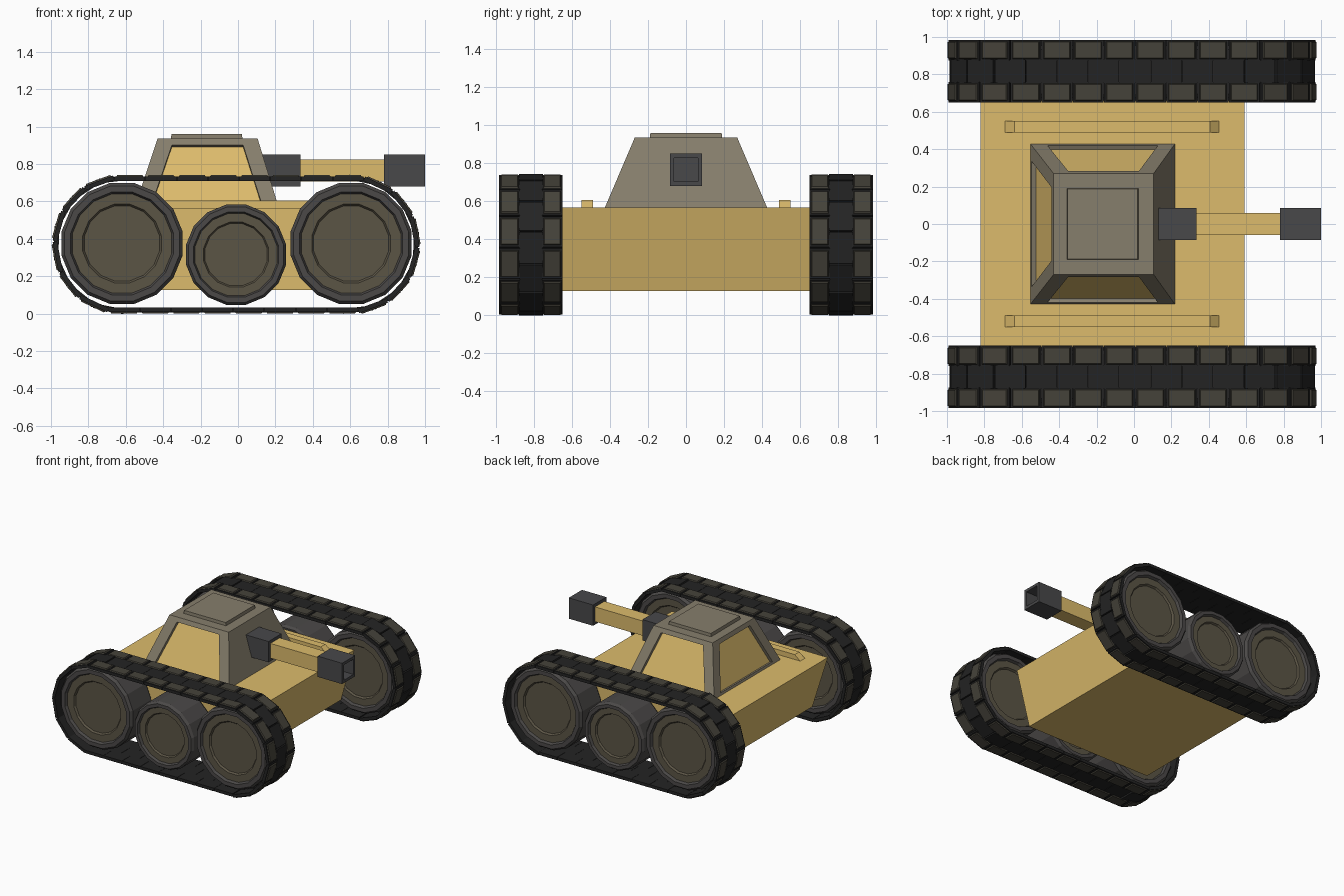
import bpy, bmesh, math
from mathutils import Vector, Matrix

if "Cube" in bpy.data.objects:
    bpy.data.objects.remove(bpy.data.objects["Cube"])


def material(name, rgb):
    m = bpy.data.materials.new(name)
    m.diffuse_color = (*rgb, 1)
    m.use_nodes = True
    m.node_tree.nodes["Principled BSDF"].inputs["Base Color"].default_value = m.diffuse_color
    return m


TAN = material("sand_paint", (0.72, 0.50, 0.15))
GREY = material("armour_grey", (0.24, 0.21, 0.15))
DARK = material("gunmetal", (0.065, 0.065, 0.068))
BLACK = material("track_black", (0.017, 0.017, 0.017))
PAD = material("track_pad", (0.06, 0.055, 0.042))
OLIVE = material("wheel_olive", (0.105, 0.09, 0.06))
TYRE = material("tyre_grey", (0.07, 0.066, 0.064))


def finish(name, bm, mats, mirror=False):
    bmesh.ops.recalc_face_normals(bm, faces=bm.faces)
    me = bpy.data.meshes.new(name)
    bm.to_mesh(me)
    bm.free()
    for m in mats:
        me.materials.append(m)
    ob = bpy.data.objects.new(name, me)
    bpy.context.collection.objects.link(ob)
    if mirror:
        mod = ob.modifiers.new("mirror", 'MIRROR')
        mod.use_axis = (False, True, False)
        mod.use_mirror_merge = False
    return ob


def loft(bm, rings, mat=0, cap=True):
    """Skin a list of equal-length point loops; returns the faces of the end cap."""
    vs = [[bm.verts.new(p) for p in ring] for ring in rings]
    n = len(vs[0])
    for a, b in zip(vs, vs[1:]):
        for i in range(n):
            j = (i + 1) % n
            bm.faces.new((a[i], a[j], b[j], b[i])).material_index = mat
    if cap:
        for ring in (vs[0], vs[-1]):
            bm.faces.new(ring).material_index = mat


def rect(x0, x1, y0, y1, z):
    return [(x0, y0, z), (x1, y0, z), (x1, y1, z), (x0, y1, z)]


def square_x(x, h, zc=0.765):
    return [(x, -h, zc - h), (x, h, zc - h), (x, h, zc + h), (x, -h, zc + h)]


def extrude_y(bm, profile, y0, y1):
    loft(bm, [[(x, y, z) for x, z in profile] for y in (y0, y1)])


# Hull with sloped ends
bm = bmesh.new()
extrude_y(bm, [(-0.68, 0.125), (0.47, 0.125), (0.59, 0.565), (-0.82, 0.565)], -0.66, 0.66)
finish("hull", bm, [TAN])

# Deck rails
bm = bmesh.new()
extrude_y(bm, [(-0.695, 0.56), (-0.64, 0.605), (0.405, 0.605), (0.46, 0.56)], 0.49, 0.55)
finish("deck_rail", bm, [TAN], True)

# Turret: tapered block with recessed panels on three sides
bm = bmesh.new()
bot = [Vector(p) for p in rect(-0.555, 0.22, -0.43, 0.43, 0.56)]
top = [Vector(p) for p in rect(-0.43, 0.105, -0.27, 0.27, 0.935)]
bv = [bm.verts.new(p) for p in bot]
tv = [bm.verts.new(p) for p in top]
bm.faces.new(bv)
bm.faces.new(tv)
for i in range(4):
    j = (i + 1) % 4
    outer = [bv[i], bv[j], tv[j], tv[i]]
    if i == 1:                      # gun side stays plain
        bm.faces.new(outer)
        continue
    along = (bot[j] - bot[i]).normalized()
    normal = along.cross(top[i] - bot[i]).normalized()

    def panel(side, t, inset):
        a, b = bot[i].lerp(top[i], t), bot[j].lerp(top[j], t)
        return (a + along * inset) if side == 0 else (b - along * inset)
    hole = [panel(0, 0.06, 0.085), panel(1, 0.06, 0.085),
            panel(1, 0.91, 0.088), panel(0, 0.91, 0.088)]
    rim = [bm.verts.new(p) for p in hole]
    deep = [bm.verts.new(p - normal * 0.025) for p in hole]
    for a, b in ((outer, rim), (rim, deep)):
        for k in range(4):
            m = (k + 1) % 4
            bm.faces.new((a[k], a[m], b[m], b[k]))
    bm.faces.new(deep).material_index = 1
finish("turret", bm, [GREY, TAN])

# Roof hatch
bm = bmesh.new()
loft(bm, [rect(-0.36, 0.025, -0.19, 0.19, 0.93), rect(-0.355, 0.02, -0.188, 0.188, 0.96)])
finish("turret_hatch", bm, [GREY])

# Gun: mantlet, barrel and hollow muzzle
bm = bmesh.new()
loft(bm, [square_x(0.10, 0.085), square_x(0.335, 0.085)])
finish("gun_mantlet", bm, [DARK])
bm = bmesh.new()
loft(bm, [square_x(0.32, 0.06), square_x(0.80, 0.06)])
finish("gun_barrel", bm, [TAN])
bm = bmesh.new()
loft(bm, [square_x(0.78, 0.085), square_x(1.0, 0.085), square_x(1.0, 0.062), square_x(0.86, 0.062)])
finish("gun_muzzle", bm, [DARK])


# Road wheels: lathed, dished on both faces
def wheel(name, cx, cz, r, sides=16):
    yc, half = 0.815, 0.14
    prof = [(0.62, 0.75), (0.65, 0.85), (0.82, 0.85), (0.85, 1.0), (0.95, 1.0), (1.0, 0.85)]
    prof = prof + [(a, -b) for a, b in reversed(prof)]
    rings = []
    for a, b in prof:
        rings.append([(cx + a * r * math.cos(2 * math.pi * (k + 0.5) / sides), yc + b * half,
                       cz + a * r * math.sin(2 * math.pi * (k + 0.5) / sides)) for k in range(sides)])
    bm = bmesh.new()
    loft(bm, rings)
    for f in bm.faces:
        c = f.calc_center_median()
        if math.hypot(c.x - cx, c.z - cz) > 0.81 * r:
            f.material_index = 1
    finish(name, bm, [OLIVE, TYRE], True)


wheel("rear_wheel", -0.62, 0.375, 0.33)
wheel("middle_wheel", -0.01, 0.315, 0.273)
wheel("front_wheel", 0.605, 0.375, 0.33)

# Tracks: links placed along a stadium path
X0, X1, ZC, R = -0.62, 0.60, 0.37, 0.355
STRAIGHT, ARC = X1 - X0, math.pi * R
LINKS = 28
PITCH = 2 * (STRAIGHT + ARC) / LINKS


def path_frame(d):
    """Matrix at distance d: local x along the track, local z outward."""
    d %= 2 * (STRAIGHT + ARC)
    if d < STRAIGHT:
        pos, ang = (X0 + d, 0, ZC), 0
    elif d < STRAIGHT + ARC:
        pos, ang = (X1, 0, ZC), (d - STRAIGHT) / R
    elif d < 2 * STRAIGHT + ARC:
        pos, ang = (X1 - (d - STRAIGHT - ARC), 0, ZC), math.pi
    else:
        pos, ang = (X0, 0, ZC), math.pi + (d - 2 * STRAIGHT - ARC) / R
    return Matrix.Translation(pos) @ Matrix.Rotation(ang, 4, 'Y')


def block(bm, frame, length, y0, y1, z0, z1, chamfer=0.0, mat=0):
    h, c = length / 2, chamfer
    loft(bm, [[frame @ Vector(p) for p in ring] for ring in
              (rect(-h, h, y0, y1, z0), rect(-h + c, h - c, y0 + c, y1 - c, z1))], mat)


bm = bmesh.new()
for n in range(LINKS):
    edge = path_frame((n + 0.25) * PITCH)
    mid = path_frame((n + 0.75) * PITCH)
    for y0, y1 in ((0.65, 0.76), (0.875, 0.985)):
        block(bm, edge, PITCH * 0.985, y0, y1, 0.338, 0.362)
        block(bm, edge, PITCH * 0.88, y0 + 0.007, y1 - 0.007, 0.36, 0.37, 0.006, 1)
    block(bm, mid, PITCH * 0.985, 0.755, 0.88, 0.338, 0.364)
finish("track", bm, [BLACK, PAD], True)
